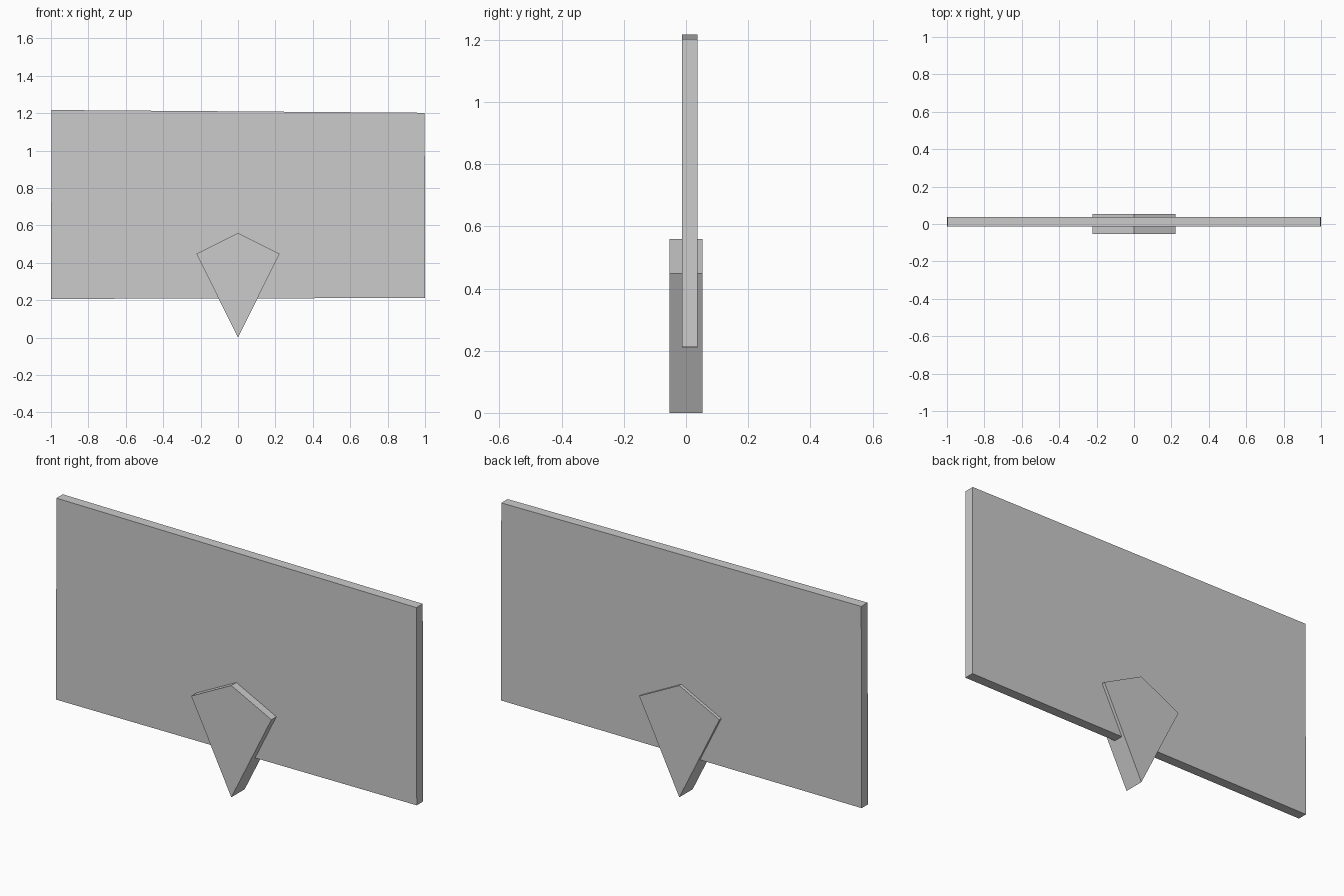
import bpy

if "Cube" in bpy.data.objects:
    bpy.data.objects.remove(bpy.data.objects["Cube"])


def prism(name, outline, y_front, y_back):
    """Extrude an x/z outline (counter-clockwise seen from the front) along y."""
    n = len(outline)
    verts = [(x, y, z) for y in (y_front, y_back) for x, z in outline]
    faces = [tuple(range(n)), tuple(reversed(range(n, 2 * n)))]
    faces += [(i, i + n, (i + 1) % n + n, (i + 1) % n) for i in range(n)]
    mesh = bpy.data.meshes.new(name)
    mesh.from_pydata(verts, [], faces)
    mesh.update()
    obj = bpy.data.objects.new(name, mesh)
    bpy.context.collection.objects.link(obj)
    return obj


# Wide, slightly uneven sign board
prism("board", [(-1.0, 0.207), (1.0, 0.212), (0.998, 1.202), (-0.997, 1.217)],
      -0.013, 0.037)

# Kite-shaped pointed stake passing through the board
prism("stake", [(0, 0), (0.222, 0.448), (0, 0.56), (-0.222, 0.448)],
      -0.053, 0.053)
